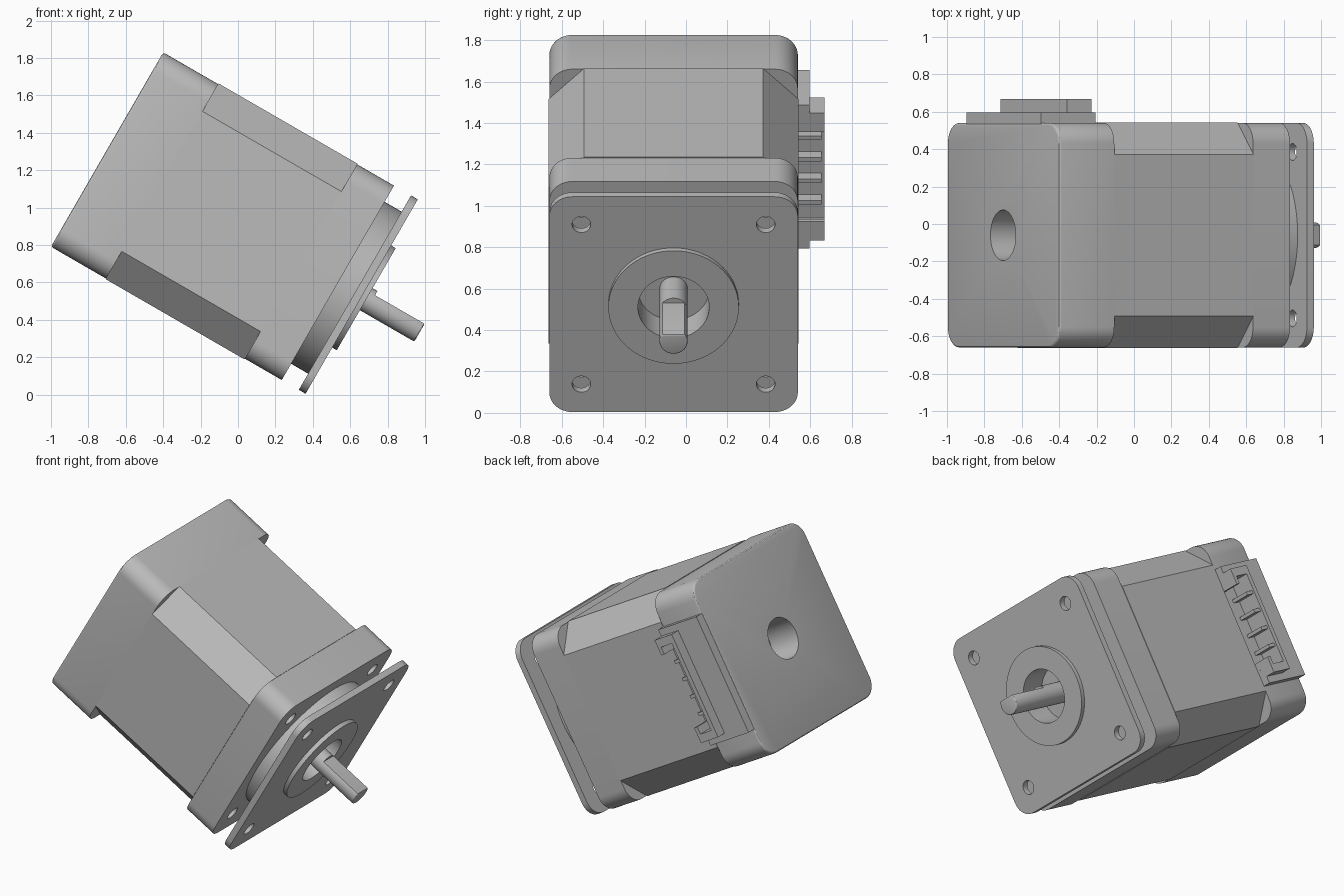
import bpy, bmesh
from math import pi, cos, sin, asin, radians
from mathutils import Matrix

if "Cube" in bpy.data.objects:
    bpy.data.objects.remove(bpy.data.objects["Cube"])

# Local frame: x runs along the shaft, y sideways, z across the body
FRAME = Matrix.Translation((-0.7, -0.06, 1.31)) @ Matrix.Rotation(radians(30), 4, 'Y')

grey = bpy.data.materials.new("plain grey")
grey.use_nodes = True
COLOUR = (0.5, 0.5, 0.5, 1)
grey.diffuse_color = COLOUR
grey.node_tree.nodes["Principled BSDF"].inputs["Base Color"].default_value = COLOUR


def rounded_square(half, r, steps=10):
    pts = []
    for k, (sy, sz) in enumerate(((1, 1), (-1, 1), (-1, -1), (1, -1))):
        for i in range(steps + 1):
            t = (k + i / steps) * pi / 2
            pts.append((sy * (half - r) + r * cos(t), sz * (half - r) + r * sin(t)))
    return pts


def circle(r, y=0, z=0, n=64):
    return [(y + r * cos(2 * pi * i / n), z + r * sin(2 * pi * i / n)) for i in range(n)]


def rect(y0, y1, z0, z1):
    return [(y0, z0), (y1, z0), (y1, z1), (y0, z1)]


def prism(name, profile, x0, x1, round_start=0, round_end=0):
    """Extrude a (y, z) profile along the shaft, optionally rounding its rims."""
    bm = bmesh.new()
    face = bm.faces.new([bm.verts.new((x0, y, z)) for y, z in profile])
    ext = bmesh.ops.extrude_face_region(bm, geom=[face], use_keep_orig=True)
    for v in ext["geom"]:
        if isinstance(v, bmesh.types.BMVert):
            v.co.x = x1
    bmesh.ops.recalc_face_normals(bm, faces=bm.faces)
    for x, r in ((x0, round_start), (x1, round_end)):
        if r:
            rim = [e for e in bm.edges if all(abs(v.co.x - x) < 1e-5 for v in e.verts)]
            bmesh.ops.bevel(bm, geom=rim, offset=r, segments=3, profile=0.5, affect='EDGES')
    mesh = bpy.data.meshes.new(name)
    bm.to_mesh(mesh)
    bm.free()
    mesh.materials.append(grey)
    mesh.shade_smooth()
    mesh.set_sharp_from_angle(angle=radians(30))
    obj = bpy.data.objects.new(name, mesh)
    obj.matrix_world = FRAME
    bpy.context.collection.objects.link(obj)
    return obj


def cut(obj, *cutters):
    """Subtract the cutters, bake the result and drop the cutters."""
    for c in cutters:
        c.hide_render = True
        mod = obj.modifiers.new("cut", 'BOOLEAN')
        mod.operation = 'DIFFERENCE'
        mod.solver = 'EXACT'
        mod.object = c
    bpy.context.view_layer.update()
    baked = bpy.data.meshes.new_from_object(
        obj.evaluated_get(bpy.context.evaluated_depsgraph_get()))
    obj.modifiers.clear()
    obj.data = baked
    baked.shade_smooth()
    baked.set_sharp_from_angle(angle=radians(30))
    for c in cutters:
        bpy.data.objects.remove(c)


def screw_cutters(x0, x1):
    return [prism("screw_cutter", circle(0.045, sy * 0.445, sz * 0.445, 32), x0, x1)
            for sy in (-1, 1) for sz in (-1, 1)]


CAP = rounded_square(0.6, 0.11)

# Rear cap with a blind bore and the connector recess
rear_cap = prism("rear_cap", CAP, 0, 0.34, round_start=0.014)
cut(rear_cap,
    prism("bore_cutter", circle(0.135), -0.1, 0.235),
    prism("recess_cutter", rect(0.58, 0.8, -0.3, 0.3), 0.22, 0.5))

# Laminated middle with chamfered corners
stack = prism("stator_stack", rounded_square(0.604, 0.172, 1), 0.34, 1.197)

# Front cap with screw holes
front_cap = prism("front_cap", CAP, 1.197, 1.425)
cut(front_cap, *screw_cutters(1.25, 1.5))

# Round pilot boss, mounting plate and collar, all bored for the shaft
BORE = circle(0.172)
boss = prism("pilot_boss", circle(0.5, n=96), 1.425, 1.53)
cut(boss, prism("bore_cutter", BORE, 1.4, 1.6))
plate = prism("mounting_plate", CAP, 1.53, 1.572)
cut(plate, prism("bore_cutter", BORE, 1.5, 1.6), *screw_cutters(1.5, 1.6))
collar = prism("plate_collar", circle(0.315, n=80), 1.572, 1.6)
cut(collar, prism("bore_cutter", BORE, 1.5, 1.7))

# Shaft with a flat on its outer length
R, FLAT = 0.068, 0.042
start = pi - asin(FLAT / R)
sweep = pi + 2 * asin(FLAT / R)
d_profile = [(R * cos(start + sweep * i / 40), R * sin(start + sweep * i / 40))
             for i in range(41)]
prism("shaft_root", circle(R, n=48), 1.42, 1.63)
prism("shaft_flatted_end", d_profile, 1.63, 1.936, round_end=0.008)

# Connector: base pad and housing share one open recess
pad = prism("connector_pad", rect(0.55, 0.657, -0.4, 0.4), 0.004, 0.34)
cut(pad, prism("recess_cutter", rect(0.5, 0.8, -0.3, 0.3), 0.22, 0.5))
housing = prism("connector_housing", rect(0.65, 0.728, -0.355, 0.355), 0.19, 0.341)
cut(housing, prism("recess_cutter", rect(0.6, 0.8, -0.3, 0.3), 0.22, 0.5))

# Lips at the open side of the housing, and the contact pins
for side, sign in (("upper", 1), ("lower", -1)):
    prism(side + "_connector_lip", rect(0.58, 0.728, *sorted((sign * 0.25, sign * 0.3))),
          0.315, 0.341)
for i in range(4):
    z = (i - 1.5) * 0.12
    prism(f"contact_pin_{i + 1}", rect(0.58, 0.715, z - 0.011, z + 0.011), 0.215, 0.275)
